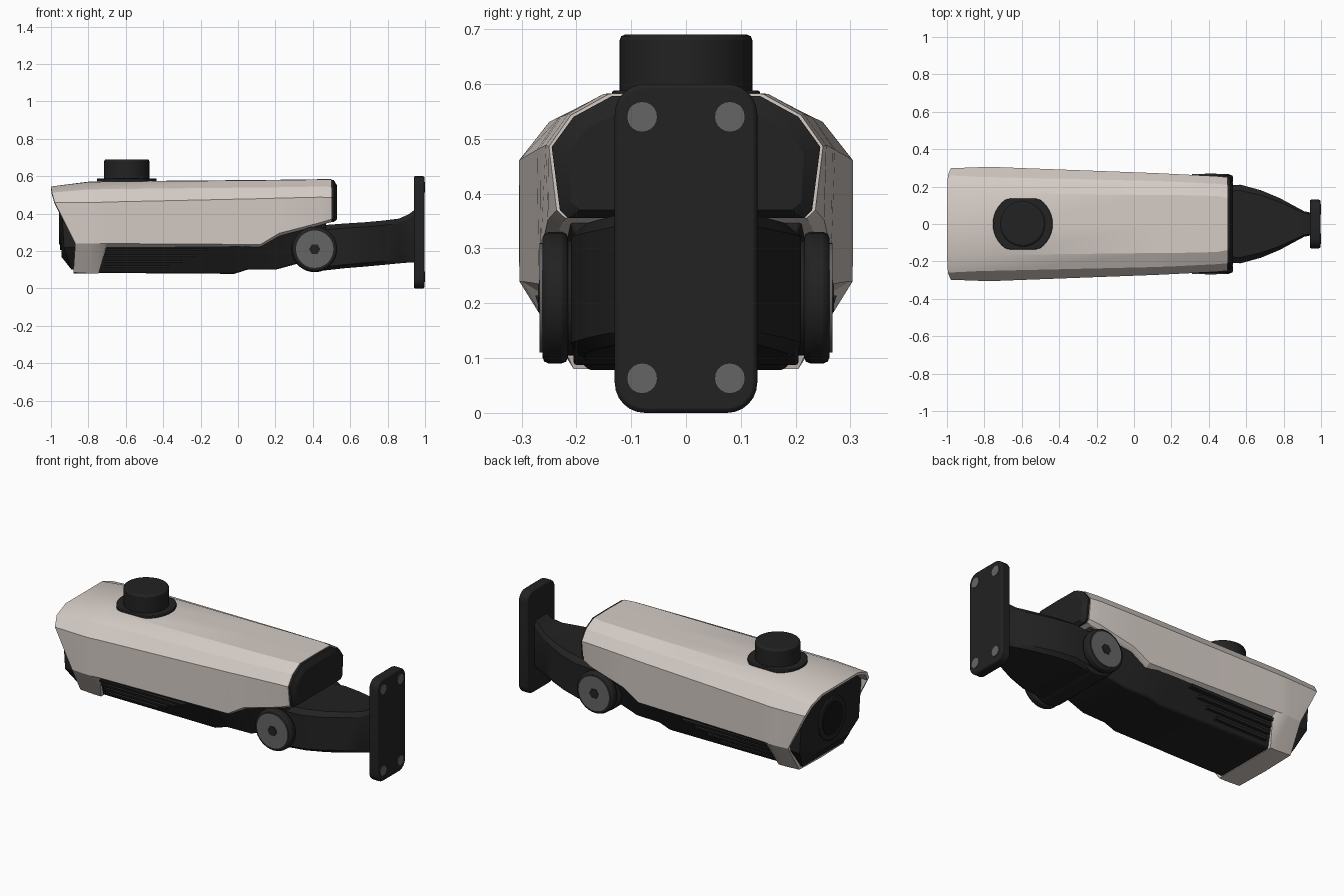
import bpy, bmesh, math

if "Cube" in bpy.data.objects:
    bpy.data.objects.remove(bpy.data.objects["Cube"])

def material(name, rgb):
    m = bpy.data.materials.new(name)
    m.diffuse_color = (*rgb, 1)
    m.use_nodes = True
    m.node_tree.nodes["Principled BSDF"].inputs["Base Color"].default_value = m.diffuse_color
    return m

LIGHT = material("warm_white", (0.66, 0.60, 0.56))
DARK = material("charcoal", (0.016, 0.016, 0.016))
GREY = material("screw_grey", (0.13, 0.13, 0.13))
GLASS = material("lens_black", (0.007, 0.007, 0.008))

def finish(bm, name, mat, bevel=0, angle=30):
    bmesh.ops.recalc_face_normals(bm, faces=bm.faces)
    me = bpy.data.meshes.new(name)
    bm.to_mesh(me)
    bm.free()
    me.materials.append(mat)
    ob = bpy.data.objects.new(name, me)
    bpy.context.collection.objects.link(ob)
    if bevel:
        mod = ob.modifiers.new("bevel", 'BEVEL')
        mod.width = bevel
        mod.segments = 2
        mod.limit_method = 'ANGLE'
    bpy.ops.object.select_all(action='DESELECT')
    ob.select_set(True)
    bpy.context.view_layer.objects.active = ob
    bpy.ops.object.shade_smooth_by_angle(angle=math.radians(angle))
    return ob

def loft(name, halves, mat, bevel=0, angle=25):
    """Skin half sections (centre line to centre line, y >= 0), mirrored in y."""
    bm = bmesh.new()
    rings = []
    for h in halves:
        full = h + [(x, -y, z) for x, y, z in h[-2:0:-1]]
        rings.append([bm.verts.new(p) for p in full])
    n = len(rings[0])
    for a, b in zip(rings, rings[1:]):
        for i in range(n):
            j = (i + 1) % n
            bm.faces.new((a[i], a[j], b[j], b[i]))
    bm.faces.new(rings[0])
    bm.faces.new(rings[-1])
    return finish(bm, name, mat, bevel, angle)

def prism(name, pts, axis, a, b, mat, bevel=0):
    """Extrude a 2D outline along an axis from a to b."""
    place = {'x': lambda u, v, h: (h, u, v), 'y': lambda u, v, h: (u, h, v),
             'z': lambda u, v, h: (u, v, h)}[axis]
    bm = bmesh.new()
    lo = [bm.verts.new(place(u, v, a)) for u, v in pts]
    hi = [bm.verts.new(place(u, v, b)) for u, v in pts]
    n = len(pts)
    for i in range(n):
        j = (i + 1) % n
        bm.faces.new((lo[i], lo[j], hi[j], hi[i]))
    bm.faces.new(lo)
    bm.faces.new(hi)
    return finish(bm, name, mat, bevel)

def circle(u, v, r, n=36):
    return [(u + r * math.cos(2 * math.pi * i / n), v + r * math.sin(2 * math.pi * i / n))
            for i in range(n)]

def section(x, yz):
    return [(x, y, z) for y, z in yz]

# Light housing with slanted hood and full chin ring at the front
rim = [(-1, 0, .545), (-1, .17, .545), (-.995, .26, .512), (-.98, .298, .46),
       (-.87, .297, .24), (-.88, .205, .085), (-.88, 0, .08)]
lip = [(x, y * .94, .32 + (z - .32) * .94) for x, y, z in rim]
deep = [(-.84, y, z) for x, y, z in lip]
chin = [(0, .572), (.165, .57), (.25, .53), (.305, .46), (.304, .24), (.205, .08), (0, .08)]
housing = [
    deep, lip, rim,
    section(-.79, chin),
    section(-.745, chin),
    section(-.705, [(0, .573), (.165, .571), (.249, .531), (.303, .462), (.300, .24), (.27, .222), (0, .222)]),
    section(.12, [(0, .58), (.155, .578), (.23, .54), (.272, .48), (.268, .235), (.24, .222), (0, .222)]),
    section(.22, [(0, .581), (.155, .579), (.226, .541), (.267, .483), (.265, .295), (.24, .28), (0, .28)]),
    section(.44, [(0, .584), (.15, .582), (.215, .545), (.256, .488), (.252, .352), (.23, .338), (0, .338)]),
    section(.50, [(0, .584), (.14, .582), (.21, .543), (.25, .486), (.236, .37), (.22, .355), (0, .355)]),
]
loft("housing_shell", housing, LIGHT)

# Rear end cap
cap = [(0, .58), (.135, .578), (.205, .54), (.245, .485), (.23, .37), (.215, .355), (0, .355)]
end = [(0, .55), (.12, .548), (.18, .52), (.215, .475), (.21, .385), (.195, .37), (0, .37)]
loft("rear_cap", [section(.48, cap), section(.512, cap), section(.53, end)], DARK)

# Front face with lens
face = [(-.955, 0, .52), (-.955, .15, .52), (-.95, .235, .49), (-.945, .275, .45),
        (-.93, .275, .22), (-.89, .19, .1), (-.89, 0, .1)]
flat = section(-.945, [(0, .47), (.13, .47), (.19, .45), (.22, .42), (.22, .22), (.16, .17), (0, .17)])
loft("front_face", [[(-.82, y, z) for x, y, z in face], face, flat], DARK)
prism("lens_ring", circle(0, .33, .125), 'x', -.953, -.93, DARK, .004)
prism("lens_glass", circle(0, .33, .095), 'x', -.956, -.93, GLASS)

# Dark underside tray
def tray(x, yt, zt, yb, zb):
    return section(x, [(0, zt), (yt, zt), (yb, zb), (0, zb)])

loft("underside_tray", [
    tray(-.76, .275, .235, .185, .083), tray(-.02, .258, .235, .18, .078),
    tray(.05, .255, .235, .175, .1), tray(.2, .245, .29, .17, .1),
    tray(.31, .225, .32, .16, .13), tray(.47, .215, .36, .15, .17)], DARK, .008)

# Vent slats along both sloping sides of the tray
for s in (-1, 1):
    for i in range(4):
        t = .16 + .2 * i
        y, z = .277 - .09 * t, .232 - .152 * t
        outline = [(s * (y - .03), z - .008), (s * (y + .008), z - .008),
                   (s * (y + .012), z + .006), (s * (y - .03), z + .006)]
        prism("vent_slat", outline, 'x', -.71, -.16 - .07 * i, DARK)

# Pivot joint: hub, side knobs with grey faces and hex sockets
prism("pivot_hub", circle(.41, .212, .125), 'y', -.205, .205, DARK, .006)
for s in (-1, 1):
    prism("pivot_knob", circle(.41, .21, .12), 'y', s * .215, s * .262, DARK, .012)
    prism("pivot_neck", circle(.41, .21, .105), 'y', s * .2, s * .22, DARK)
    prism("knob_face", circle(.41, .21, .1), 'y', s * .255, s * .267, GREY)
    prism("hex_socket", circle(.41, .21, .03, 6), 'y', s * .26, s * .27, DARK)

# Bracket arm tapering to the wall
def arm(x, y, zt, zb):
    return section(x, [(0, zt), (y * .85, zt), (y, zt - .025), (y, zb + .02), (y * .88, zb), (0, zb)])

loft("bracket_arm", [
    arm(.41, .205, .335, .09), arm(.57, .21, .347, .108), arm(.68, .18, .354, .117),
    arm(.78, .138, .363, .126), arm(.86, .095, .373, .134), arm(.91, .068, .395, .138),
    arm(.95, .06, .425, .14)], DARK)

# Wall plate with rounded corners and four screws
R = .055
plate = []
for k, (cy, cz) in enumerate([(.13 - R, .6 - R), (R - .13, .6 - R), (R - .13, R), (.13 - R, R)]):
    for i in range(7):
        a = math.radians(90 * k + 15 * i)
        plate.append((cy + R * math.cos(a), cz + R * math.sin(a)))
prism("wall_plate", plate, 'x', .94, .997, DARK, .008)
for y in (-.08, .08):
    for z in (.063, .54):
        prism("plate_screw", circle(y, z, .028, 20), 'x', .99, 1, GREY)

# Round sensor on the roof with a clipped flange
flange = [(u, max(-.135, min(.135, v))) for u, v in circle(-.595, 0, .16, 40)]
prism("roof_flange", flange, 'z', .555, .588, DARK, .004)
prism("roof_sensor", circle(-.595, 0, .121), 'z', .57, .69, DARK, .01)
